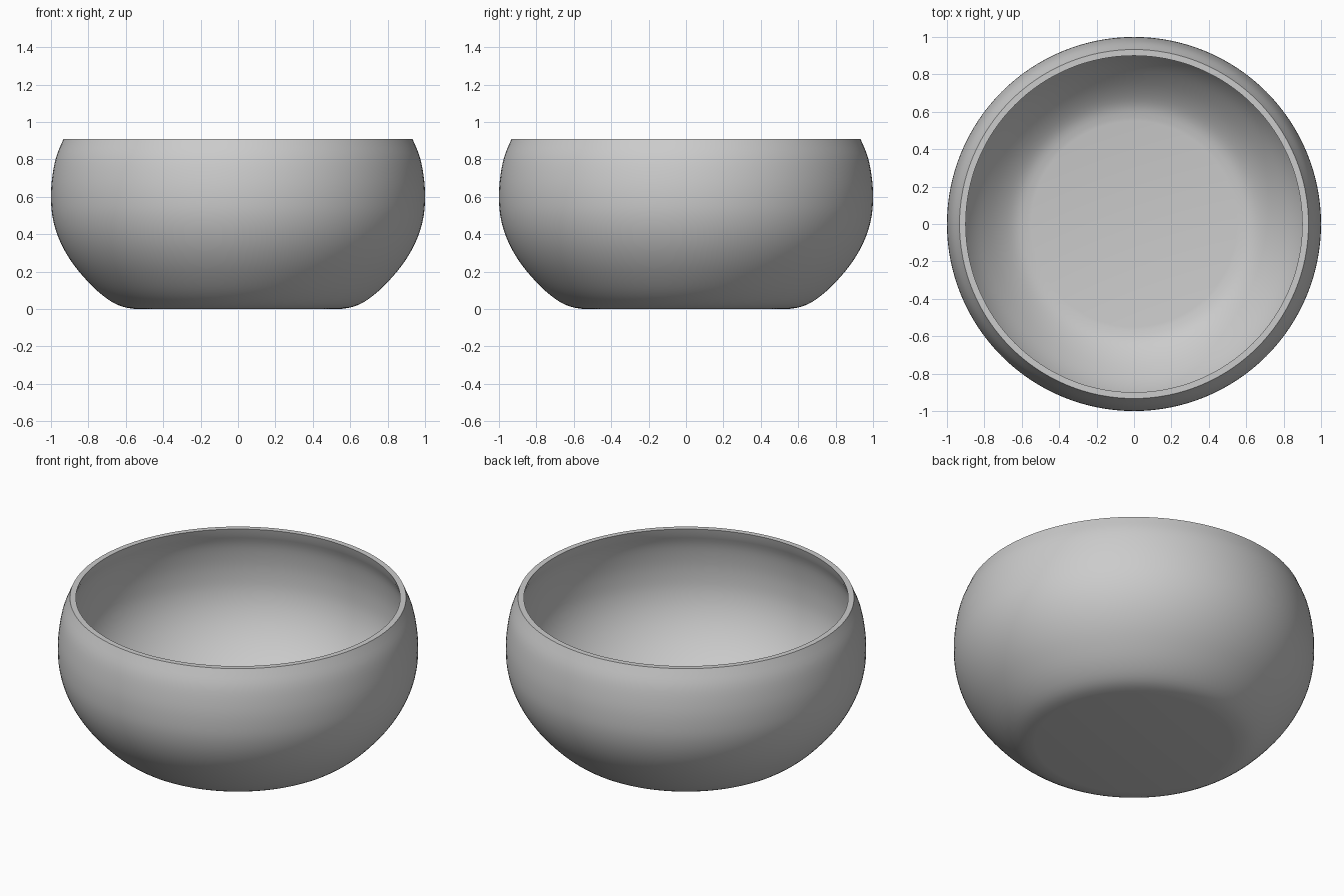
import bpy
import bmesh
import math
from mathutils import Vector

default_cube = bpy.data.objects.get("Cube")
if default_cube:
    bpy.data.objects.remove(default_cube, do_unlink=True)

# Plain grey material
grey = bpy.data.materials.new("bowl grey")
grey.use_nodes = True
colour = (0.6, 0.6, 0.6, 1)
grey.diffuse_color = colour
grey.node_tree.nodes["Principled BSDF"].inputs["Base Color"].default_value = colour

SEGMENTS = 128
WALL = 0.036
HEIGHT = 0.91

# Outer wall from the foot edge to the rim: (radius, height)
keys = [(0.55, 0), (0.65, 0.025), (0.75, 0.095), (0.85, 0.2), (0.92, 0.3),
        (0.967, 0.4), (0.993, 0.5), (1, 0.6), (0.994, 0.7), (0.973, 0.81),
        (0.933, HEIGHT)]
pts = [Vector(k) for k in keys]


def smooth_path(p, steps=4):
    """Catmull-Rom curve through the points."""
    ends = [p[0] - Vector((0.1, 0))] + p + [2 * p[-1] - p[-2]]
    path = []
    for a, b, c, d in zip(ends, ends[1:], ends[2:], ends[3:]):
        for i in range(steps):
            t = i / steps
            path.append(0.5 * (2 * b + (c - a) * t + (2 * a - 5 * b + 4 * c - d) * t**2
                               + (3 * b - a - 3 * c + d) * t**3))
    return path + [p[-1]]


def offset_inward(path):
    """Shift each point towards the inside by the wall thickness."""
    inner = []
    for i, p in enumerate(path):
        tangent = (path[min(i + 1, len(path) - 1)] - path[max(i - 1, 0)]).normalized()
        inner.append(p + WALL * Vector((-tangent.y, tangent.x)))
    inner[0] = Vector((path[0].x, WALL))
    inner[-1].y = HEIGHT
    return inner


# Bowl: outer wall, flat lip and inner wall spun round the vertical axis
outer = smooth_path(pts)
profile = outer + offset_inward(outer)[::-1]
bm = bmesh.new()
rings = []
for p in profile:
    angles = [2 * math.pi * i / SEGMENTS for i in range(SEGMENTS)]
    rings.append([bm.verts.new((p.x * math.cos(a), p.x * math.sin(a), p.y))
                  for a in angles])
for low, high in zip(rings, rings[1:]):
    for i in range(SEGMENTS):
        j = (i + 1) % SEGMENTS
        bm.faces.new((low[i], low[j], high[j], high[i]))

# Flat base and flat floor
bm.faces.new(rings[0][::-1])
bm.faces.new(rings[-1])
mesh = bpy.data.meshes.new("bowl")
bm.to_mesh(mesh)
bm.free()
mesh.materials.append(grey)
bowl = bpy.data.objects.new("bowl", mesh)
bpy.context.collection.objects.link(bowl)

bpy.ops.object.select_all(action="DESELECT")
bowl.select_set(True)
bpy.context.view_layer.objects.active = bowl
bpy.ops.object.shade_smooth_by_angle(angle=math.radians(35))
